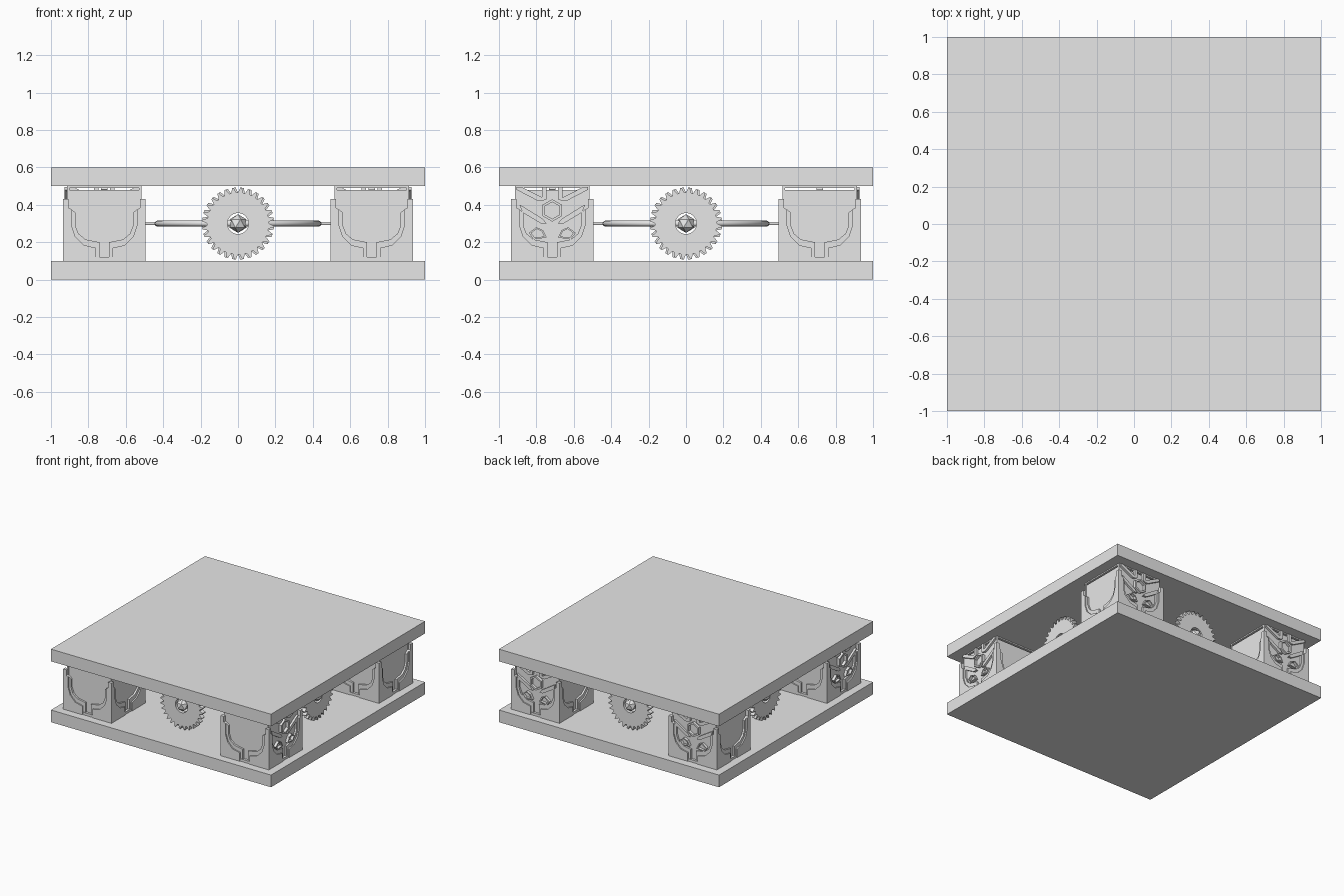
import bpy, bmesh, math
from mathutils import Matrix, Vector

if "Cube" in bpy.data.objects:
    bpy.data.objects.remove(bpy.data.objects["Cube"])

grey = bpy.data.materials.new("plain grey")
grey.diffuse_color = (0.8, 0.8, 0.8, 1)
grey.use_nodes = True
grey.node_tree.nodes["Principled BSDF"].inputs["Base Color"].default_value = grey.diffuse_color


def finish(name, bm):
    bmesh.ops.recalc_face_normals(bm, faces=bm.faces[:])
    mesh = bpy.data.meshes.new(name)
    bm.to_mesh(mesh)
    bm.free()
    mesh.materials.append(grey)
    ob = bpy.data.objects.new(name, mesh)
    bpy.context.scene.collection.objects.link(ob)
    return ob


def add_box(bm, centre, size):
    mat = Matrix.Translation(centre) @ Matrix.Diagonal((*size, 1))
    bmesh.ops.create_cube(bm, size=1, matrix=mat)


def add_panel(bm, pts, y0, y1, mat):
    """Extrude an (x, z) outline from depth y0 to y1."""
    a = [bm.verts.new(mat @ Vector((x, y0, z))) for x, z in pts]
    b = [bm.verts.new(mat @ Vector((x, y1, z))) for x, z in pts]
    n = len(pts)
    bm.faces.new(a)
    bm.faces.new(b[::-1])
    for i in range(n):
        j = (i + 1) % n
        bm.faces.new((a[i], b[i], b[j], a[j]))


def add_frame(bm, pts, scale, y0, y1, mat):
    """Extrude an outline with a smaller copy of itself cut out."""
    cx = sum(p[0] for p in pts) / len(pts)
    cz = sum(p[1] for p in pts) / len(pts)
    inner = [(cx + (x - cx) * scale, cz + (z - cz) * scale) for x, z in pts]
    rings = [[bm.verts.new(mat @ Vector((x, y, z))) for x, z in ring]
             for ring, y in ((pts, y0), (pts, y1), (inner, y1), (inner, y0))]
    n = len(pts)
    for k in range(4):
        r, s = rings[k], rings[(k + 1) % 4]
        for i in range(n):
            j = (i + 1) % n
            bm.faces.new((r[i], r[j], s[j], s[i]))


def mirrored(pts):
    return (pts, [(-x, z) for x, z in pts])


# Outlines of the corner block faces, right half, relative to the block centre
SHELL = [(0.22, 0.10), (0.22, 0.43), (0.2, 0.43), (0.2, 0.39), (0.175, 0.375),
         (0.175, 0.29), (0.155, 0.23), (0.11, 0.185), (0.045, 0.17), (0.045, 0.10)]
LINER = [(0.175, 0.375), (0.155, 0.36), (0.155, 0.29), (0.137, 0.245), (0.1, 0.215),
         (0.025, 0.2), (0.025, 0.12), (0.045, 0.12), (0.045, 0.17), (0.11, 0.185),
         (0.155, 0.23), (0.175, 0.29)]
EYE = [(0.03, 0.225), (0.05, 0.265), (0.085, 0.28), (0.125, 0.25), (0.1, 0.215)]
BROW = [(0.03, 0.3), (0.06, 0.3), (0.16, 0.36), (0.175, 0.4), (0.155, 0.39), (0.05, 0.325)]
HORN = [(0.055, 0.42), (0.075, 0.42), (0.19, 0.48), (0.19, 0.495), (0.165, 0.495), (0.055, 0.44)]
CREST = [(0.03, 0.43), (0.055, 0.42), (0.055, 0.495), (0.03, 0.495)]
HEXAGON = [(0.06 * math.sin(math.radians(60 * i)), 0.37 + 0.06 * math.cos(math.radians(60 * i)))
           for i in range(6)]


def corner_block(name, x, y, mask_turn):
    bm = bmesh.new()
    add_box(bm, (x, y, 0.29), (0.39, 0.39, 0.38))
    add_box(bm, (x, y, 0.495), (0.4, 0.4, 0.01))
    for turn in range(4):
        mat = Matrix.Translation((x, y, 0)) @ Matrix.Rotation(turn * math.pi / 2, 4, 'Z')
        for pts in mirrored(SHELL):
            add_panel(bm, pts, -0.22, -0.19, mat)
        for pts in mirrored(LINER):
            add_panel(bm, pts, -0.21, -0.19, mat)
        # the foot at the middle of each face
        add_panel(bm, [(-0.045, 0.1), (0.045, 0.1), (0.045, 0.12), (-0.045, 0.12)], -0.215, -0.19, mat)
        if turn == mask_turn:
            # decorated face
            add_frame(bm, HEXAGON, 0.75, -0.217, -0.19, mat)
            for half in (BROW, HORN, CREST):
                for pts in mirrored(half):
                    add_panel(bm, pts, -0.212, -0.19, mat)
            for pts in mirrored(EYE):
                add_frame(bm, pts, 0.72, -0.217, -0.19, mat)
        else:
            # slim rim around the plain upper face
            for pts in mirrored([(0.185, 0.375), (0.2, 0.375), (0.2, 0.495), (0.185, 0.495)]):
                add_panel(bm, pts, -0.2, -0.19, mat)
    finish(name, bm)


# Top and bottom slabs
for name, z in (("bottom_slab", 0.05), ("top_slab", 0.55)):
    bm = bmesh.new()
    add_box(bm, (0, 0, z), (2, 2, 0.1))
    finish(name, bm)

# Corner blocks; turn 0 = -y, 1 = +x, 2 = +y, 3 = -x
C = 0.715
corner_block("front_left_block", -C, -C, 3)
corner_block("front_right_block", C, -C, 1)
corner_block("back_right_block", C, C, 2)
corner_block("back_left_block", -C, C, 2)

# Toothed wheels, one in the middle of each side, with a faceted hub and axle
TEETH = 28
for turn, side in enumerate(("front", "right", "back", "left")):
    rot = Matrix.Rotation(turn * math.pi / 2, 4, 'Z')
    outer, inner = [], []
    for i in range(TEETH * 4):
        r = (0.165, 0.17, 0.193, 0.193)[i % 4] if i % 4 != 1 else 0.165
        shift = (0, 0.0, 0.15, -0.15)[i % 4]
        a = math.tau * (i + shift) / (TEETH * 4)
        outer.append((r * math.cos(a), 0.3 + r * math.sin(a)))
        inner.append((0.056 * math.cos(a), 0.3 + 0.056 * math.sin(a)))
    bm = bmesh.new()
    rings = [[bm.verts.new(rot @ Vector((x, y, z))) for x, z in ring]
             for ring, y in ((outer, -C - 0.018), (outer, -C + 0.018),
                             (inner, -C + 0.018), (inner, -C - 0.018))]
    n = len(outer)
    for k in range(4):
        r, s = rings[k], rings[(k + 1) % 4]
        for i in range(n):
            j = (i + 1) % n
            bm.faces.new((r[i], r[j], s[j], s[i]))
    finish(side + "_gear", bm)

    bm = bmesh.new()
    bmesh.ops.create_icosphere(bm, subdivisions=1, radius=0.05,
                               matrix=rot @ Matrix.Translation((0, -C, 0.3)))
    finish(side + "_hub", bm)

    bm = bmesh.new()
    bmesh.ops.create_cone(bm, cap_ends=True, segments=12, radius1=0.009, radius2=0.009, depth=0.28,
                          matrix=rot @ Matrix.Translation((0, -0.57, 0.3)) @ Matrix.Rotation(math.pi / 2, 4, 'X'))
    finish(side + "_axle", bm)

# Level ring joining the axles
bpy.ops.mesh.primitive_torus_add(location=(0, 0, 0.3), major_radius=0.43, minor_radius=0.016,
                                 major_segments=48, minor_segments=12)
ring = bpy.context.object
ring.name = "centre_ring"
ring.data.materials.append(grey)
bpy.ops.object.shade_smooth_by_angle()
